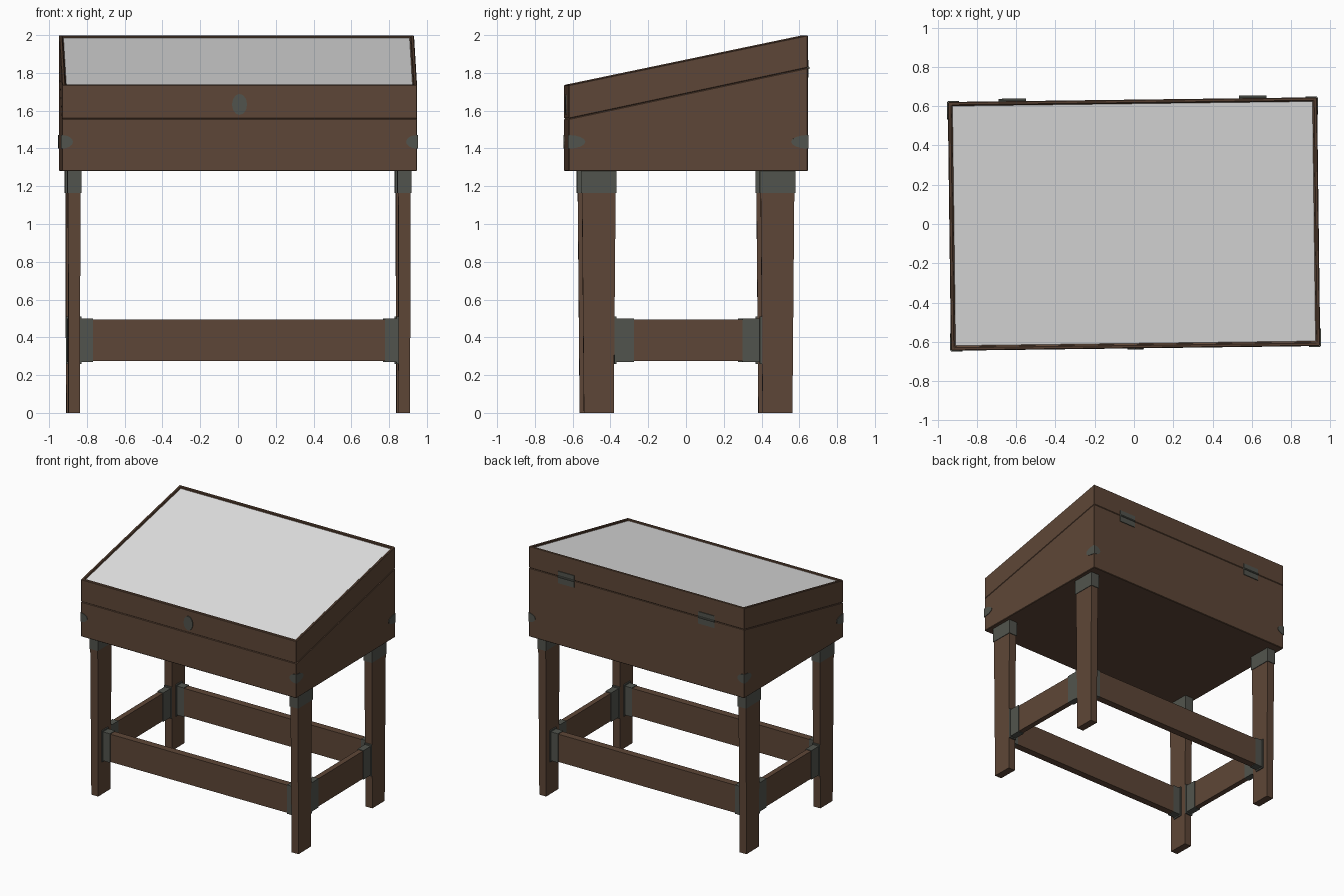
import bpy, bmesh, math
from mathutils import Vector

if "Cube" in bpy.data.objects:
    bpy.data.objects.remove(bpy.data.objects["Cube"])

TILT = 0.0127            # the whole case stands slightly turned about z
HW, HD = 0.94, 0.633     # half width and half depth of the case


def material(name, rgb):
    m = bpy.data.materials.new(name)
    m.diffuse_color = (*rgb, 1)
    m.use_nodes = True
    m.node_tree.nodes["Principled BSDF"].inputs["Base Color"].default_value = m.diffuse_color
    return m


WOOD = material("dark wood", (0.112, 0.062, 0.038))
METAL = material("dull metal", (0.083, 0.088, 0.074))
GLASS = material("pale glass", (0.8, 0.8, 0.8))


def finish(bm, name, mats, bevel=0):
    bmesh.ops.recalc_face_normals(bm, faces=bm.faces)
    me = bpy.data.meshes.new(name)
    bm.to_mesh(me)
    bm.free()
    ob = bpy.data.objects.new(name, me)
    bpy.context.collection.objects.link(ob)
    for m in mats:
        me.materials.append(m)
    ob.rotation_euler.z = TILT
    if bevel:
        b = ob.modifiers.new("soft edges", 'BEVEL')
        b.width, b.segments, b.material = bevel, 1, 0
    return ob


def prism(points, offset):
    """Solid made by sweeping a flat outline along an offset."""
    bm = bmesh.new()
    f = bm.faces.new([bm.verts.new(p) for p in points])
    out = bmesh.ops.extrude_face_region(bm, geom=[f])
    verts = [v for v in out["geom"] if isinstance(v, bmesh.types.BMVert)]
    bmesh.ops.translate(bm, verts=verts, vec=Vector(offset))
    bmesh.ops.recalc_face_normals(bm, faces=bm.faces)
    return bm


def box(name, centre, size, mat, bottom=None, bevel=0):
    """Box; bottom gives a different x, y size for the lower end."""
    bm = bmesh.new()
    bmesh.ops.create_cube(bm, size=1)
    for v in bm.verts:
        sx, sy = bottom if bottom and v.co.z < 0 else size[:2]
        v.co = Vector((v.co.x * sx, v.co.y * sy, v.co.z * size[2])) + Vector(centre)
    return finish(bm, name, [mat], bevel)


# Case body with sloping top
body = [(-HW, -HD, 1.28), (-HW, HD, 1.28), (-HW, HD, 1.827), (-HW, -HD, 1.557)]
finish(prism(body, (2 * HW, 0, 0)), "case_body", [WOOD], 0.004)

# Lid frame with a recessed glass pane
lid = [(-HW, -HD, 1.557), (-HW, HD, 1.827), (-HW, HD, 2.0), (-HW, -HD, 1.736)]
bm = prism(lid, (2 * HW, 0, 0))
bm.normal_update()
top = max(bm.faces, key=lambda f: f.normal.z)
bmesh.ops.inset_region(bm, faces=[top], thickness=0.027, depth=0)
bmesh.ops.inset_region(bm, faces=[top], thickness=0.001, depth=-0.012)
top.material_index = 1
finish(bm, "glazed_lid", [WOOD, GLASS], 0.004)

# Tapered legs with metal caps
for sx, side in ((-1, "left"), (1, "right")):
    for sy, end in ((-1, "front"), (1, "back")):
        x, y = sx * 0.874, sy * 0.473
        box(f"{end}_{side}_leg", (x, y, 0.64), (0.066, 0.18, 1.28), WOOD, (0.06, 0.158))
        box(f"{end}_{side}_leg_cap", (x, y, 1.2225), (0.074, 0.188, 0.115), METAL)

        # Rounded corner plates wrapping the case corner
        arc = [math.pi * (i / 8 - 0.5) for i in range(9)]
        cx, cy = sx * HW, sy * HD
        face = [(cx - sx * 0.058 * math.cos(a), cy, 1.435 + 0.036 * math.sin(a)) for a in arc]
        flank = [(cx, cy - sy * 0.088 * math.cos(a), 1.435 + 0.036 * math.sin(a)) for a in arc]
        finish(prism(face, (0, sy * 0.004, 0)), f"{end}_{side}_corner_plate", [METAL])
        finish(prism(flank, (sx * 0.004, 0, 0)), f"{end}_{side}_corner_side_plate", [METAL])

# Long stretchers with metal end sleeves
for sy, end in ((-1, "front"), (1, "back")):
    y = sy * 0.473
    box(f"{end}_stretcher", (0, y, 0.385), (1.68, 0.056, 0.22), WOOD)
    for sx in (-1, 1):
        box(f"{end}_stretcher_sleeve", (sx * 0.808, y, 0.385), (0.07, 0.066, 0.23), METAL)
        box(f"{end}_stretcher_flange", (sx * 0.839, y, 0.385), (0.01, 0.078, 0.25), METAL)

# Short side stretchers with metal end sleeves
for sx, side in ((-1, "left"), (1, "right")):
    x = sx * 0.874
    box(f"{side}_stretcher", (x, 0, 0.385), (0.042, 0.78, 0.22), WOOD)
    for sy in (-1, 1):
        box(f"{side}_stretcher_sleeve", (x, sy * 0.337, 0.385), (0.052, 0.1, 0.23), METAL)
        box(f"{side}_stretcher_flange", (x, sy * 0.385, 0.385), (0.062, 0.012, 0.25), METAL)

# Oval lock plate on the lid front
oval = [(0.04 * math.cos(math.tau * i / 12), -HD, 1.633 + 0.056 * math.sin(math.tau * i / 12))
        for i in range(12)]
finish(prism(oval, (0, -0.006, 0)), "lock_plate", [METAL])

# Hinges across the seam at the back
for sx, side in ((-1, "left"), (1, "right")):
    x = sx * 0.612
    box(f"{side}_hinge_leaves", (x, HD + 0.002, 1.822), (0.14, 0.008, 0.095), METAL)
    bm = bmesh.new()
    bmesh.ops.create_cone(bm, cap_ends=True, segments=8, radius1=0.009, radius2=0.009, depth=0.14)
    for v in bm.verts:
        v.co = Vector((v.co.z + x, v.co.x + HD + 0.004, v.co.y + 1.827))
    finish(bm, f"{side}_hinge_pin", [METAL])
